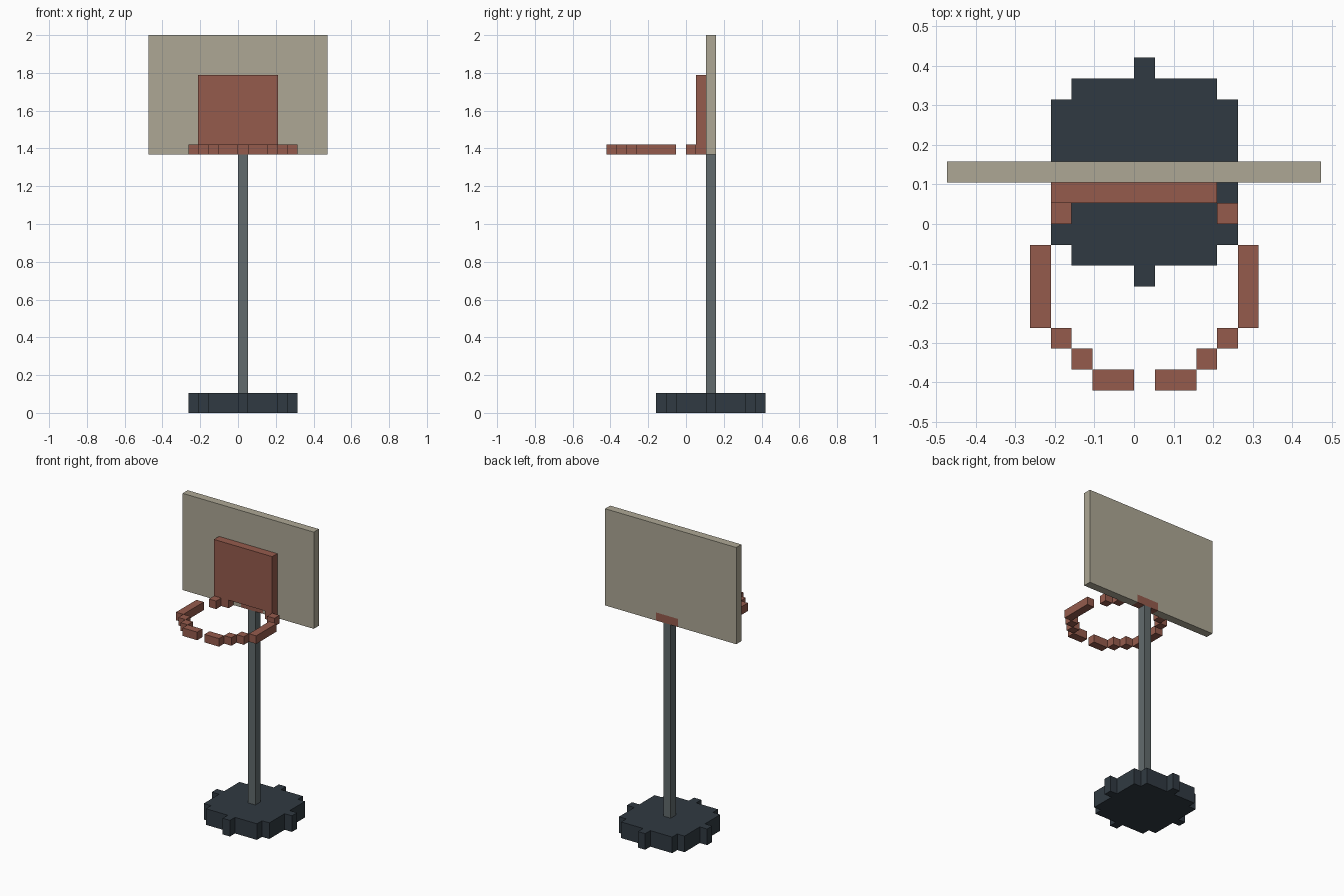
import bpy, bmesh
from mathutils import Vector

if "Cube" in bpy.data.objects:
    bpy.data.objects.remove(bpy.data.objects["Cube"])

V = 2 / 38  # one block of the grid


def material(name, rgb):
    m = bpy.data.materials.new(name)
    m.diffuse_color = (*rgb, 1)
    m.use_nodes = True
    m.node_tree.nodes["Principled BSDF"].inputs["Base Color"].default_value = m.diffuse_color
    return m


DARK = material("dark_slate", (0.030, 0.042, 0.054))
STEEL = material("steel_grey", (0.122, 0.147, 0.153))
BOARD = material("warm_beige", (0.42, 0.39, 0.30))
RED = material("brick_red", (0.30, 0.105, 0.073))


def finish(name, bm, mat):
    bmesh.ops.recalc_face_normals(bm, faces=bm.faces)
    me = bpy.data.meshes.new(name)
    bm.to_mesh(me)
    bm.free()
    me.materials.append(mat)
    ob = bpy.data.objects.new(name, me)
    bpy.context.collection.objects.link(ob)
    return ob


def boxes(name, spans, mat):
    """Each span is (x0, x1, y0, y1, z0, z1) in blocks."""
    bm = bmesh.new()
    for x0, x1, y0, y1, z0, z1 in spans:
        verts = bmesh.ops.create_cube(bm, size=1)["verts"]
        for v in verts:
            v.co = Vector(((x1 if v.co.x > 0 else x0),
                           (y1 if v.co.y > 0 else y0),
                           (z1 if v.co.z > 0 else z0))) * V
    return finish(name, bm, mat)


def prism(name, points, direction, mat):
    """Extrude a flat outline (points in blocks) along a direction."""
    bm = bmesh.new()
    face = bm.faces.new([bm.verts.new(Vector(p) * V) for p in points])
    new = bmesh.ops.extrude_face_region(bm, geom=[face], use_keep_orig=True)["geom"]
    bmesh.ops.translate(bm, vec=Vector(direction) * V,
                        verts=[g for g in new if isinstance(g, bmesh.types.BMVert)])
    return finish(name, bm, mat)


# Stepped round base: one quadrant mirrored to a full outline
quad = [(0.5, 5.5), (0.5, 4.5), (3.5, 4.5), (3.5, 3.5), (4.5, 3.5), (4.5, 0.5), (5.5, 0.5)]
half = quad + [(x, -y) for x, y in reversed(quad)]
outline = half + [(-x, y) for x, y in reversed(half)]
prism("base", [(x + 0.5, y + 2.5, 0) for x, y in outline], (0, 0, 2), DARK)

# Pole
boxes("pole", [(0, 1, 2, 3, 2, 26)], STEEL)

# Backboard with a notch for the hoop mount
board = [(-9, 26), (-1, 26), (-1, 27), (2, 27), (2, 26), (9, 26), (9, 38), (-9, 38)]
prism("backboard", [(x, 2, z) for x, z in board], (0, 1, 0), BOARD)
boxes("hoop_mount", [(-1, 2, 2, 3, 26, 27)], RED)

# Target panel on the front of the board
boxes("target_panel", [(-4, 4, 1, 2, 27, 34)], RED)

# Hoop: right-hand runs of blocks, mirrored about x = 0.5
runs = [(1, 3, -8, -7), (3, 4, -7, -6), (4, 5, -6, -5), (5, 6, -5, -1),
        (4, 5, 0, 1), (3, 4, 1, 2)]
runs += [(1 - x1, 1 - x0, y0, y1) for x0, x1, y0, y1 in runs]
boxes("hoop", [(*r, 26, 27) for r in runs], RED)
